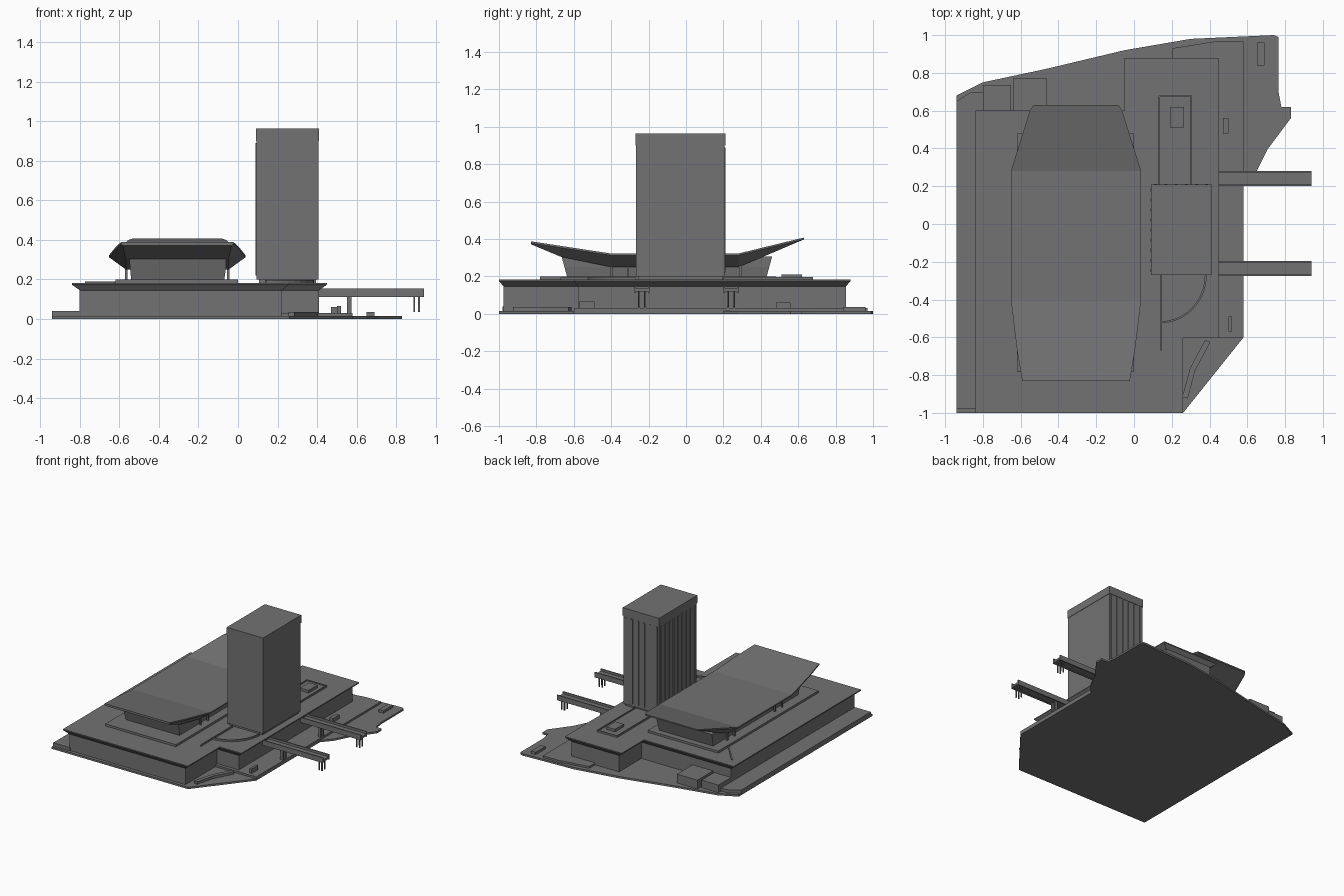
import bpy, bmesh, math

grey = bpy.data.materials.new("concrete grey")
grey.diffuse_color = (0.17, 0.17, 0.172, 1)


def loft(name, rings):
    """Closed solid through rings of equal point count."""
    bm = bmesh.new()
    vs = [[bm.verts.new(p) for p in r] for r in rings]
    n = len(rings[0])
    for a, b in zip(vs, vs[1:]):
        for i in range(n):
            j = (i + 1) % n
            bm.faces.new((a[i], a[j], b[j], b[i]))
    bm.faces.new(vs[0][::-1])
    bm.faces.new(vs[-1])
    bmesh.ops.recalc_face_normals(bm, faces=bm.faces)
    me = bpy.data.meshes.new(name)
    bm.to_mesh(me)
    bm.free()
    me.materials.append(grey)
    ob = bpy.data.objects.new(name, me)
    bpy.context.collection.objects.link(ob)
    return ob


def at(pts, z):
    return [(x, y, z) for x, y in pts]


def prism(name, pts, z0, z1):
    return loft(name, [at(pts, z0), at(pts, z1)])


def rect(x0, x1, y0, y1):
    return [(x0, y0), (x1, y0), (x1, y1), (x0, y1)]


def box(name, x0, x1, y0, y1, z0, z1):
    return prism(name, rect(x0, x1, y0, y1), z0, z1)


def wall(name, path, t, z0, z1):
    """Thin wall along an open path."""
    left, right = [], []
    for i, (x, y) in enumerate(path):
        a, b = path[max(i - 1, 0)], path[min(i + 1, len(path) - 1)]
        dx, dy = b[0] - a[0], b[1] - a[1]
        k = t / 2 / math.hypot(dx, dy)
        left.append((x - dy * k, y + dx * k))
        right.append((x + dy * k, y - dx * k))
    return prism(name, left + right[::-1], z0, z1)


# Site slab, side ledge and raised apron
prism("ground_slab", [(-0.94, -1), (0.26, -1), (0.58, -0.6), (0.58, 0.2), (0.65, 0.28),
      (0.71, 0.4), (0.83, 0.56), (0.83, 0.62), (0.78, 0.62), (0.765, 0.7), (0.765, 0.99),
      (0.74, 1), (0.3, 0.98), (-0.05, 0.92), (-0.47, 0.82), (-0.8, 0.75), (-0.94, 0.68)], 0, 0.015)
prism("side_ledge", [(-0.94, -0.98), (-0.79, -0.98), (-0.79, 0.7), (-0.86, 0.7), (-0.94, 0.65)], 0.015, 0.04)
prism("apron", [(0.2, -0.6), (0.58, -0.6), (0.58, 0.97), (0.45, 0.97), (0.2, 0.93)], 0.015, 0.03)


# Podium with flared cornice
def podium(ox, oy):
    return [(-0.84 + ox, -1 + oy), (0.26 - ox, -1 + oy), (0.26 - ox, -0.6 + oy),
            (0.45 - ox, -0.6 + oy), (0.45 - ox, 0.88 - oy), (-0.05 + ox, 0.88 - oy),
            (-0.05 + ox, 0.6 - oy), (-0.84 + ox, 0.6 - oy)]


loft("podium", [at(podium(0.04, 0.025), 0.01), at(podium(0.04, 0.025), 0.145),
                at(podium(0.005, 0.005), 0.17), at(podium(0, 0), 0.175), at(podium(0, 0), 0.183)])

# Terrace below the hall
box("terrace", -0.62, 0.0, -0.78, 0.48, 0.18, 0.2)

# Hall body, flaring upward
loft("hall_body", [at(rect(-0.54, -0.07, -0.635, 0.43), 0.195),
                   at(rect(-0.545, -0.062, -0.65, 0.445), 0.25),
                   at(rect(-0.55, -0.06, -0.665, 0.46), 0.305)])

# Upswept hall roof: y, edge half width, top z, bottom half width, bottom z
sections = [(-0.83, 0.285, 0.388, 0.275, 0.372), (-0.67, 0.312, 0.363, 0.26, 0.305),
            (-0.4, 0.345, 0.322, 0.26, 0.25), (0.28, 0.345, 0.322, 0.26, 0.25),
            (0.46, 0.288, 0.366, 0.25, 0.325), (0.6, 0.245, 0.4, 0.23, 0.385),
            (0.63, 0.225, 0.407, 0.22, 0.397)]
cx = -0.307
loft("hall_roof", [[(cx - w, y, zt), (cx + w, y, zt), (cx + w, y, zt - 0.01),
                    (cx + wb, y, zb), (cx - wb, y, zb), (cx - w, y, zt - 0.01)]
                   for y, w, zt, wb, zb in sections])

# Columns beside the hall
for x in (-0.565, -0.05):
    for y in (-0.4, -0.31, 0.2, 0.29):
        box("hall_column", x - 0.006, x + 0.006, y - 0.006, y + 0.006, 0.18, 0.275)

# Tower with slightly recessed foot and roof band
box("tower_foot", 0.105, 0.395, -0.255, 0.195, 0.18, 0.205)
box("tower", 0.093, 0.407, -0.267, 0.207, 0.2, 0.9)
box("tower_crown", 0.09, 0.41, -0.27, 0.21, 0.9, 0.963)

# Facade strips on the left and back faces
for i in range(9):
    y = -0.245 + i * 0.053
    box("left_facade_strip", 0.088, 0.094, y - 0.008, y + 0.008, 0.22, 0.89)
for i in range(6):
    x = 0.115 + i * 0.054
    box("back_facade_strip", x - 0.008, x + 0.008, 0.206, 0.212, 0.22, 0.89)

# Low roof court with plant box, behind the tower
box("roof_court", 0.13, 0.305, 0.2, 0.68, 0.18, 0.189)
for x in (0.13, 0.3):
    box("court_kerb", x, x + 0.007, 0.2, 0.68, 0.18, 0.197)
box("court_kerb_back", 0.13, 0.307, 0.673, 0.68, 0.18, 0.197)
box("plant_box", 0.19, 0.265, 0.51, 0.62, 0.185, 0.21)

# Curved kerb in front of the tower, and diagonal kerb behind the hall
arc = [(0.14 + 0.24 * math.sin(a), -0.27 - 0.25 * math.cos(a))
       for a in [math.radians(9 * i) for i in range(11)]]
wall("curved_kerb", arc, 0.01, 0.18, 0.197)
box("straight_kerb", 0.137, 0.145, -0.67, -0.27, 0.18, 0.195)
wall("diagonal_kerb", [(-0.77, 0.52), (-0.62, 0.35)], 0.01, 0.18, 0.19)

# Footbridges with parapets and legs
for y in (-0.235, 0.24):
    box("bridge_deck", 0.4, 0.94, y - 0.038, y + 0.038, 0.118, 0.135)
    for s in (-1, 1):
        e = y + s * 0.036
        box("bridge_parapet", 0.4, 0.94, e - 0.004, e + 0.004, 0.112, 0.153)
        for x in (0.89, 0.915):
            box("outer_leg", x - 0.004, x + 0.004, y + s * 0.016 - 0.004, y + s * 0.016 + 0.004, 0.035, 0.12)
        box("inner_leg", 0.55, 0.575, y + s * 0.016 - 0.006, y + s * 0.016 + 0.006, 0.015, 0.12)

# Low annexes at the back left
box("annex_small", -0.8, -0.65, 0.55, 0.735, 0.01, 0.075)
box("annex_large", -0.64, -0.46, 0.55, 0.77, 0.01, 0.085)

# Small site structures
box("kiosk_front", 0.5, 0.52, -0.57, -0.49, 0.015, 0.065)
box("kiosk_back", 0.47, 0.5, 0.48, 0.56, 0.015, 0.06)
box("back_shed", 0.65, 0.69, 0.84, 0.96, 0.01, 0.035)
wall("planter_edge", [(0.27, -0.92), (0.31, -0.77), (0.39, -0.62)], 0.03, 0.01, 0.035)
